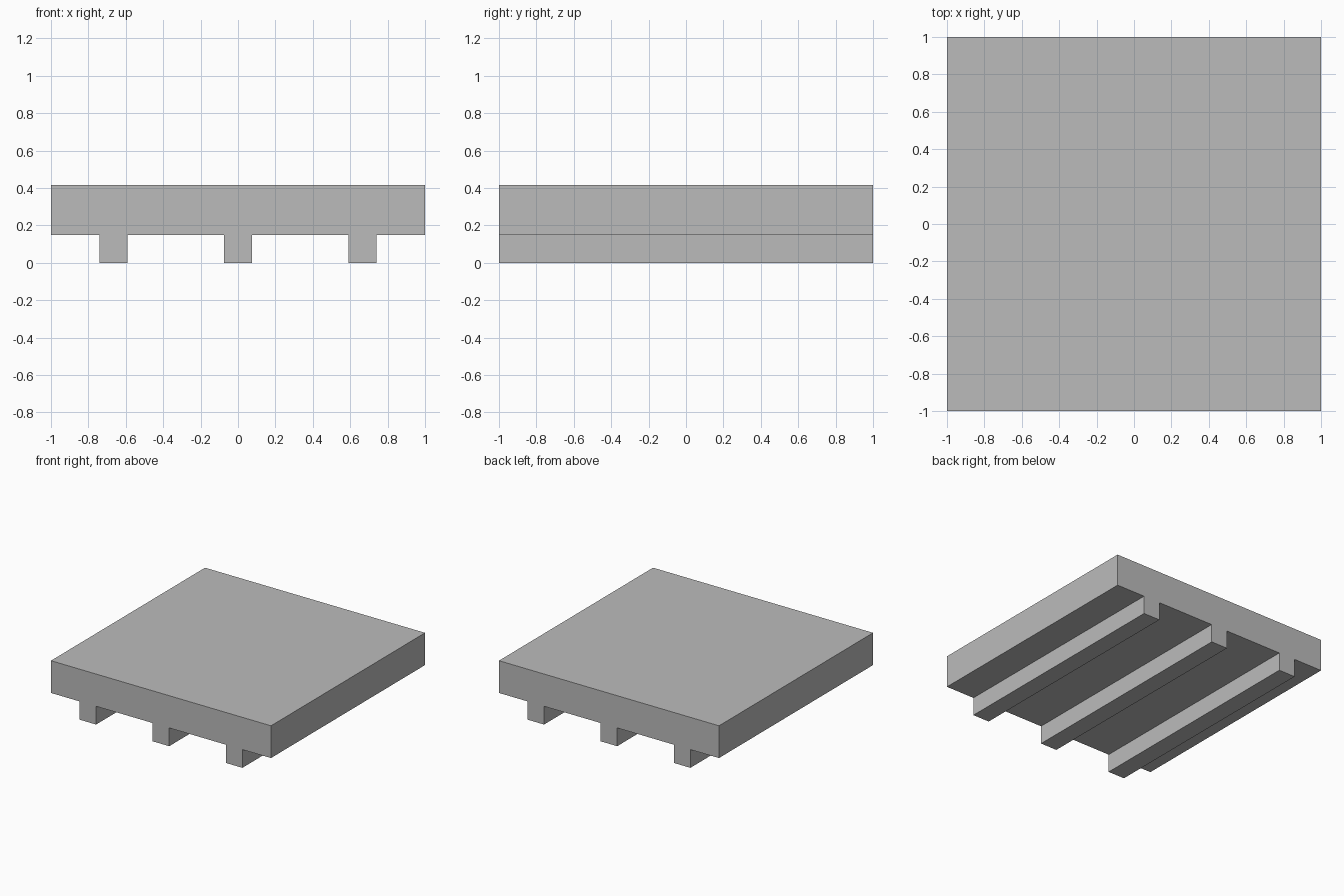
import bpy
import bmesh

cube = bpy.data.objects.get("Cube")
if cube:
    bpy.data.objects.remove(cube, do_unlink=True)

HALF = 1.0            # half width and half depth
UNDERSIDE = 0.15      # height of the deck underside
TOP = 0.415           # height of the deck top
RUNNER_HALF = 0.075   # half width of a runner
RUNNER_CENTRES = (-0.665, 0.0, 0.665)

grey = bpy.data.materials.new("plain grey")
grey.use_nodes = True
colour = (0.5, 0.5, 0.5, 1.0)
grey.diffuse_color = colour
grey.node_tree.nodes["Principled BSDF"].inputs["Base Color"].default_value = colour

# Front profile: deck with runners hanging below it
profile = [(HALF, TOP), (-HALF, TOP), (-HALF, UNDERSIDE)]
for x in RUNNER_CENTRES:
    left, right = x - RUNNER_HALF, x + RUNNER_HALF
    profile += [(left, UNDERSIDE), (left, 0), (right, 0), (right, UNDERSIDE)]
profile.append((HALF, UNDERSIDE))

# Extrude the profile from front to back
bm = bmesh.new()
face = bm.faces.new([bm.verts.new((x, -HALF, z)) for x, z in profile])
extruded = bmesh.ops.extrude_face_region(bm, geom=[face], use_keep_orig=True)
back = [v for v in extruded["geom"] if isinstance(v, bmesh.types.BMVert)]
bmesh.ops.translate(bm, verts=back, vec=(0, 2 * HALF, 0))
bmesh.ops.recalc_face_normals(bm, faces=bm.faces)

mesh = bpy.data.meshes.new("platform_with_runners")
bm.to_mesh(mesh)
bm.free()
mesh.materials.append(grey)
platform = bpy.data.objects.new("platform_with_runners", mesh)
bpy.context.collection.objects.link(platform)
